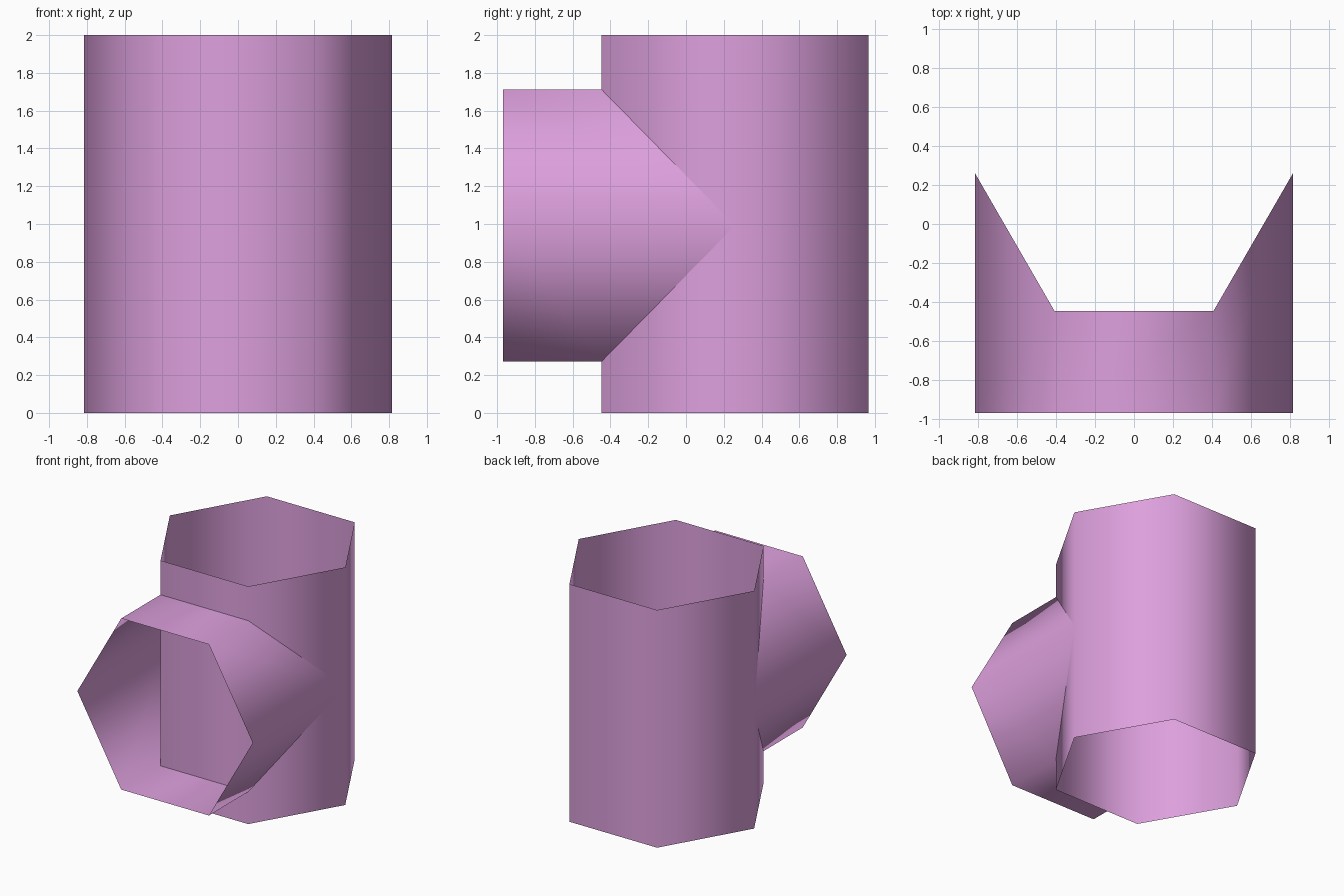
import bpy, bmesh, math

if "Cube" in bpy.data.objects:
    bpy.data.objects.remove(bpy.data.objects["Cube"])

plum = bpy.data.materials.new("plum")
plum.diffuse_color = (0.723, 0.352, 0.723, 1)
plum.use_nodes = True
plum.node_tree.nodes["Principled BSDF"].inputs["Base Color"].default_value = plum.diffuse_color

R = 0.8165                 # hexagon radius
CY = 0.26                  # upright tube centre in y
FRONT = -0.97              # front opening of the branch
CZ, HALF = 0.992, 0.72     # branch centre height and half height


def tube(name, ring_a, ring_b):
    """Open, thin-walled, smooth tube between two matching rings."""
    bm = bmesh.new()
    a = [bm.verts.new(p) for p in ring_a]
    b = [bm.verts.new(p) for p in ring_b]
    n = len(a)
    for i in range(n):
        j = (i + 1) % n
        bm.faces.new((a[i], a[j], b[j], b[i])).smooth = True
    mesh = bpy.data.meshes.new(name)
    bm.to_mesh(mesh)
    bm.free()
    mesh.materials.append(plum)
    obj = bpy.data.objects.new(name, mesh)
    bpy.context.collection.objects.link(obj)
    return obj


hexagon = [(math.cos(i * math.pi / 3), math.sin(i * math.pi / 3)) for i in range(6)]

# Upright tube, open at both ends
tube("upright_tube",
     [(R * c, CY + R * s, 0) for c, s in hexagon],
     [(R * c, CY + R * s, 2) for c, s in hexagon])


# Branch tube: its back rim is mitred onto the front walls of the upright tube
def branch_ring(depth):
    return [(R * c, depth(s), CZ + HALF * s / math.sin(math.pi / 3)) for c, s in hexagon]


apothem = R * math.sin(math.pi / 3)
tube("branch_tube",
     branch_ring(lambda s: CY if abs(s) < 0.1 else CY - apothem),
     branch_ring(lambda s: FRONT))
